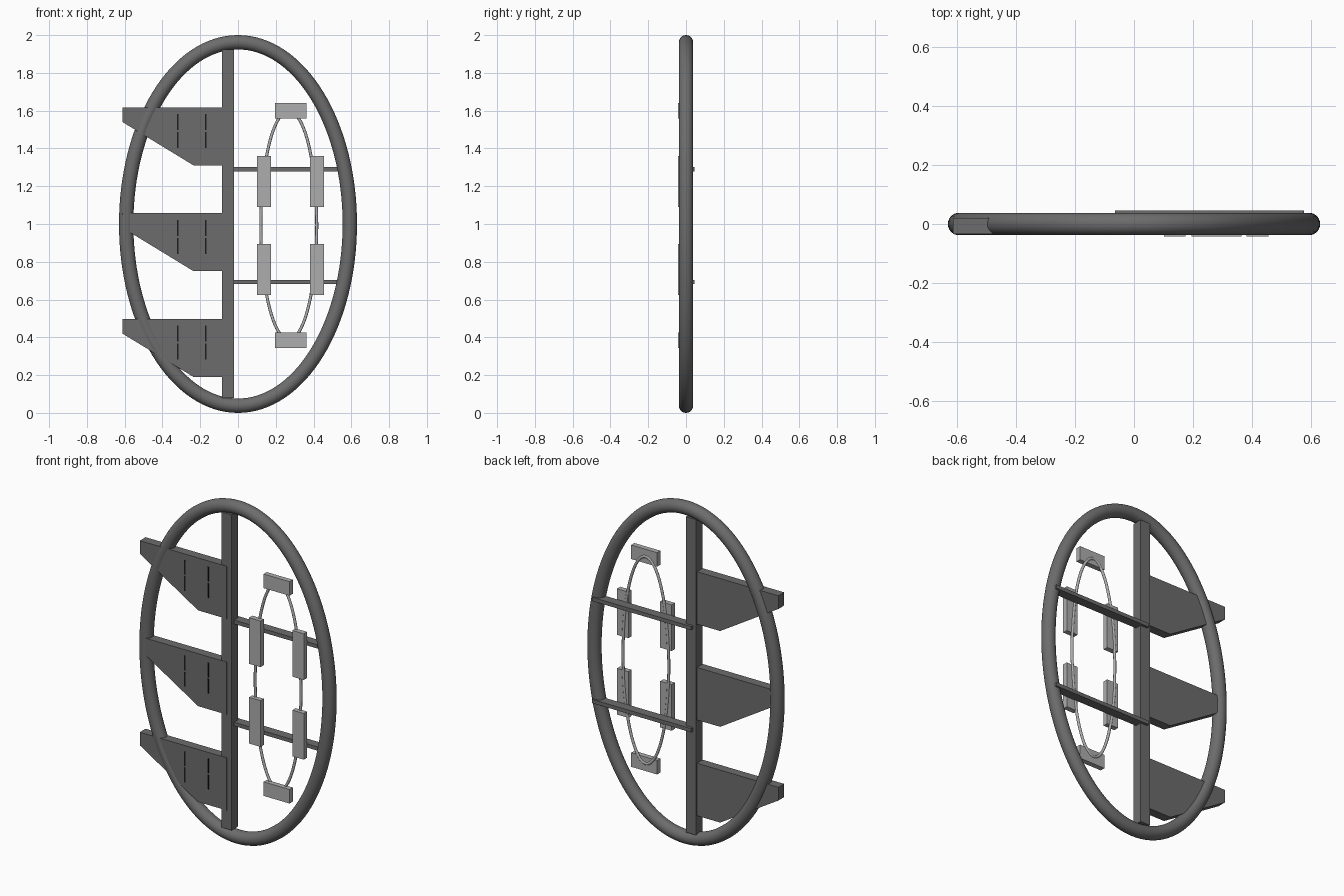
import bpy
import bmesh
import math

if "Cube" in bpy.data.objects:
    bpy.data.objects.remove(bpy.data.objects["Cube"])


def material(name, v):
    m = bpy.data.materials.new(name)
    m.diffuse_color = (v, v, v, 1)
    m.use_nodes = True
    m.node_tree.nodes["Principled BSDF"].inputs["Base Color"].default_value = m.diffuse_color
    return m


DARK = material("dark grey", 0.15)
LIGHT = material("light grey", 0.42)
BLACK = material("near black", 0.012)


def finish(name, bm, mat, smooth=False):
    bmesh.ops.recalc_face_normals(bm, faces=bm.faces)
    for f in bm.faces:
        f.smooth = smooth
    me = bpy.data.meshes.new(name)
    bm.to_mesh(me)
    bm.free()
    me.materials.append(mat)
    ob = bpy.data.objects.new(name, me)
    bpy.context.collection.objects.link(ob)
    return ob


def plate(name, outline, y0, y1, mat):
    """Extrude an x-z outline from y0 to y1."""
    bm = bmesh.new()
    face = bm.faces.new([bm.verts.new((x, y0, z)) for x, z in outline])
    ext = bmesh.ops.extrude_face_region(bm, geom=[face])
    verts = [g for g in ext["geom"] if isinstance(g, bmesh.types.BMVert)]
    bmesh.ops.translate(bm, vec=(0, y1 - y0, 0), verts=verts)
    return finish(name, bm, mat)


def box(name, x0, x1, y0, y1, z0, z1, mat):
    return plate(name, [(x0, z0), (x1, z0), (x1, z1), (x0, z1)], y0, y1, mat)


def oval_ring(name, cx, cy, cz, rx, rz, r, seg, sides, mat):
    """Round tube of constant thickness along an upright ellipse."""
    bm = bmesh.new()
    loops = []
    for i in range(seg):
        a = 2 * math.pi * i / seg
        nx, nz = rz * math.cos(a), rx * math.sin(a)
        n = math.hypot(nx, nz)
        loop = []
        for j in range(sides):
            b = 2 * math.pi * j / sides
            d = r * math.cos(b) / n
            loop.append(bm.verts.new((cx + rx * math.cos(a) + nx * d,
                                      cy + r * math.sin(b),
                                      cz + rz * math.sin(a) + nz * d)))
        loops.append(loop)
    for i in range(seg):
        p, q = loops[i], loops[(i + 1) % seg]
        for j in range(sides):
            k = (j + 1) % sides
            bm.faces.new((p[j], p[k], q[k], q[j]))
    return finish(name, bm, mat, True)


# Outer oval frame and upright post
oval_ring("outer_ring", 0, 0, 1, 0.592, 0.962, 0.038, 128, 24, DARK)
box("post", -0.085, -0.02, -0.03, 0.03, 0.08, 1.925, DARK)

# Three tapered fins, each with two thin dark slots
for n, top in enumerate((0.497, 1.057, 1.617)):
    plate(f"fin_{n}", [(-0.612, top), (-0.612, top - 0.077), (-0.235, top - 0.307),
                       (-0.05, top - 0.307), (-0.05, top)], -0.033, 0.02, DARK)
    for x in (-0.32, -0.17):
        for part, z in enumerate((top - 0.215, top - 0.12)):
            box(f"slot_{n}_{part}", x - 0.004, x + 0.004, -0.035, -0.032,
                z, z + 0.085, BLACK)

# Two cross rails behind the post
for n, z in enumerate((0.693, 1.29)):
    box(f"rail_{n}", -0.065, 0.575, -0.008, 0.046, z - 0.011, z + 0.011, DARK)

# Inner oval hoop carrying six pads
oval_ring("inner_hoop", 0.269, -0.014, 0.993, 0.148, 0.605, 0.008, 96, 12, LIGHT)
for side, x in (("left", 0.138), ("right", 0.418)):
    for level, z in (("lower", 0.76), ("upper", 1.226)):
        box(f"{level}_{side}_pad", x - 0.037, x + 0.037, -0.042, -0.012,
            z - 0.135, z + 0.135, LIGHT)
for level, z in (("bottom", 0.385), ("top", 1.6)):
    box(f"{level}_pad", 0.195, 0.363, -0.042, -0.012, z - 0.041, z + 0.041, LIGHT)
